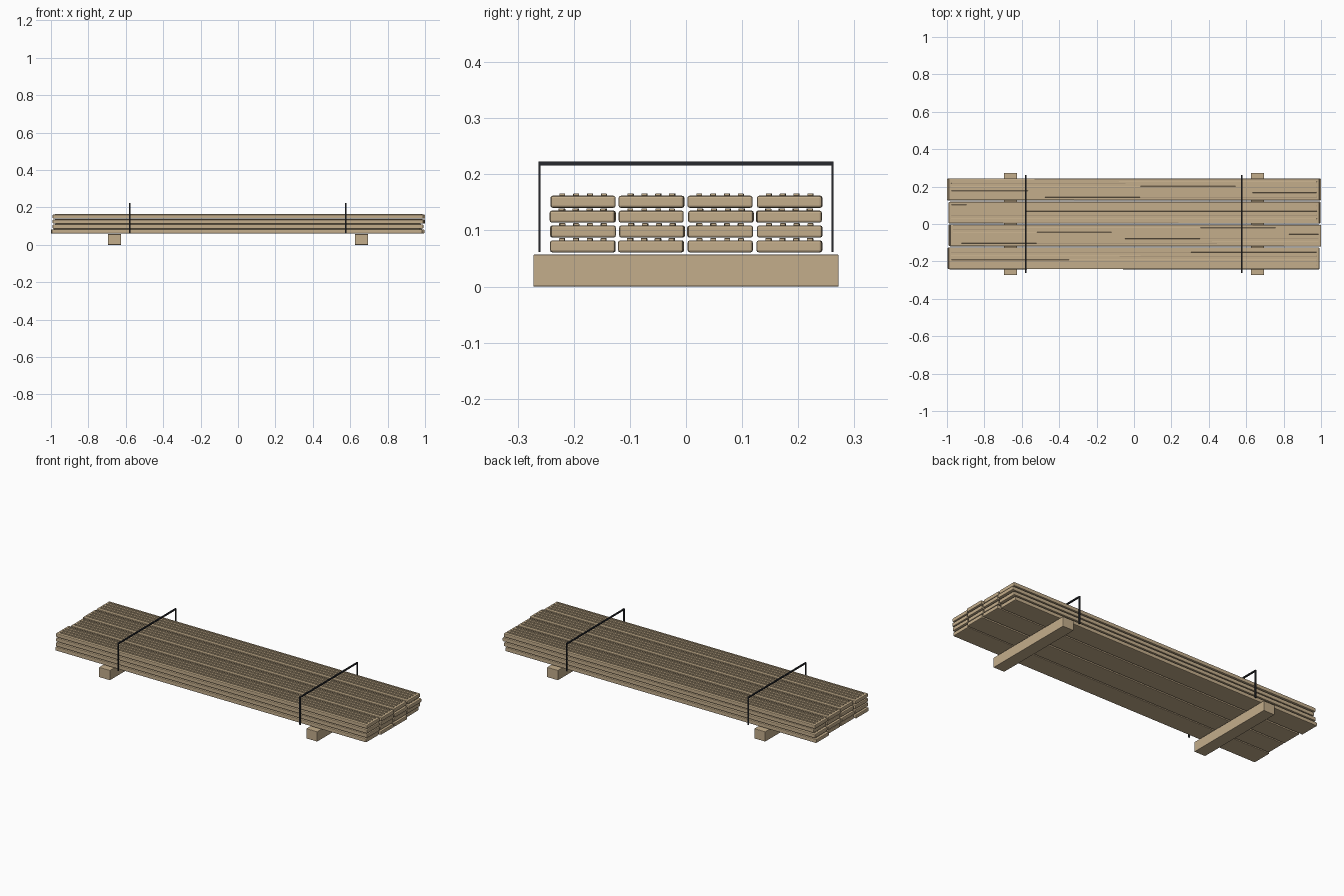
import bpy
import random
from mathutils import Matrix, Vector

random.seed(4)
cube = bpy.data.objects.get("Cube")
if cube:
    bpy.data.objects.remove(cube, do_unlink=True)


def material(name, colour):
    mat = bpy.data.materials.new(name)
    mat.use_nodes = True
    mat.diffuse_color = colour
    mat.node_tree.nodes["Principled BSDF"].inputs["Base Color"].default_value = colour
    return mat


wood = material("pale timber", (0.55, 0.42, 0.26, 1))
steel = material("dark strapping", (0.02, 0.022, 0.026, 1))


def block(name, centre, size, mat, bevel=0.0, yaw=0.0):
    """Box with an optional rounded edge, turned about z."""
    bpy.ops.mesh.primitive_cube_add(size=1)
    obj = bpy.context.object
    obj.name = name
    obj.data.transform(Matrix.Diagonal((*size, 1)))
    obj.location = centre
    obj.rotation_euler.z = yaw
    obj.data.materials.append(mat)
    if bevel:
        mod = obj.modifiers.new("Rounded edges", "BEVEL")
        mod.width = bevel
        mod.segments = 2
    return obj


# Two bearers under the stack
for side, x in (("left", 0.66), ("right", -0.66)):
    block(f"{side}_bearer", (x, 0, 0.0285), (0.07, 0.544, 0.057), wood, 0.002)

# Stacked deck boards, each with four raised ribs along its top
LENGTH, WIDTH, THICK = 1.982, 0.116, 0.0215
for layer in range(4):
    for column in range(4):
        shift = random.choice((-0.009, -0.005, 0, 0.005, 0.009))
        yaw = random.uniform(-0.0012, 0.0012)
        centre = Vector((shift, (column - 1.5) * 0.1228, 0.0716 + layer * 0.0265))
        centre.y += random.uniform(-0.001, 0.001)
        tag = f"{layer + 1}_{column + 1}"
        block(f"board_{tag}", centre, (LENGTH, WIDTH, THICK), wood, 0.004, yaw)
        turn = Matrix.Rotation(yaw, 3, "Z")
        for rib in range(4):
            offset = turn @ Vector((0, (rib - 1.5) * 0.0247, THICK / 2 + 0.001))
            block(f"rib_{tag}_{rib + 1}", centre + offset,
                  (1.955, 0.01, 0.006), wood, 0.001, yaw)

# Strapping hoops: a bar over the top and a leg down each side
for side, x in (("left", 0.577), ("right", -0.58)):
    block(f"{side}_strap_top", (x, 0, 0.2195), (0.008, 0.525, 0.007), steel)
    for end, y in (("front", -0.261), ("back", 0.261)):
        block(f"{side}_strap_{end}_leg", (x, y, 0.141), (0.008, 0.004, 0.158), steel)
